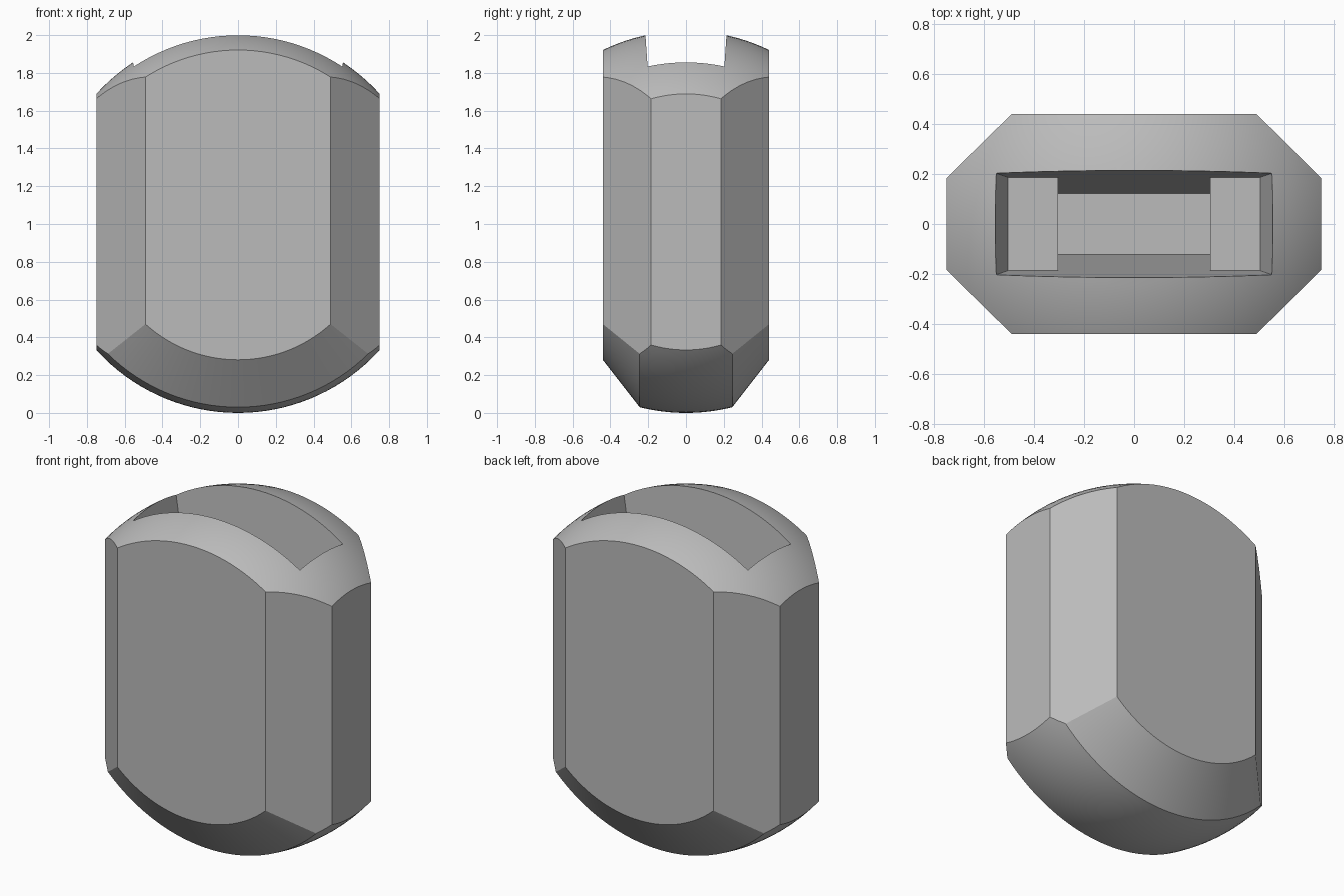
import bpy, bmesh
from math import sin, cos, pi, sqrt, radians

if "Cube" in bpy.data.objects:
    bpy.data.objects.remove(bpy.data.objects["Cube"])

grey = bpy.data.materials.new("plain grey")
grey.use_nodes = True
colour = (0.5, 0.5, 0.5, 1)
grey.diffuse_color = colour
grey.node_tree.nodes["Principled BSDF"].inputs["Base Color"].default_value = colour

R = 1.011          # radius of the rounding ball, also the height of its centre
SEAM = 0.245       # half width of the rounded keel
SLOPE = 1.287      # steepness of the lower bevels


def loft(name, rings):
    """Closed solid through a list of rings with equal point counts."""
    bm = bmesh.new()
    loops = [[bm.verts.new(p) for p in ring] for ring in rings]
    for a, b in zip(loops, loops[1:]):
        for i in range(len(a)):
            j = (i + 1) % len(a)
            bm.faces.new((a[i], a[j], b[j], b[i]))
    bm.faces.new(loops[0][::-1])
    bm.faces.new(loops[-1])
    bmesh.ops.recalc_face_normals(bm, faces=bm.faces)
    mesh = bpy.data.meshes.new(name)
    bm.to_mesh(mesh)
    bm.free()
    mesh.materials.append(grey)
    obj = bpy.data.objects.new(name, mesh)
    bpy.context.collection.objects.link(obj)
    return obj


def combine(obj, cutter, operation):
    cutter.hide_render = True
    mod = obj.modifiers.new(operation.lower(), "BOOLEAN")
    mod.operation, mod.object, mod.solver = operation, cutter, "EXACT"
    bpy.context.view_layer.objects.active = obj
    bpy.ops.object.modifier_apply(modifier=mod.name)
    bpy.data.objects.remove(cutter)


# Eight-sided column
corner = [(0.49, 0.44), (0.75, 0.185)]
outline = (corner[::-1] + [(-x, y) for x, y in corner]
           + [(-x, -y) for x, y in corner[::-1]] + [(x, -y) for x, y in corner])
body = loft("body", [[(x, y, z) for x, y in outline] for z in (-0.1, 2.1)])


# Rounding solid: ball above, ball with conical flanks below
def rounding_ring(y, steps=64):
    ball = sqrt(R * R - y * y)
    flank = min(ball, sqrt(R * R - SEAM ** 2) - SLOPE * (abs(y) - SEAM))
    gap = 0.02
    upper = [(ball, pi * i / steps) for i in range(steps + 1)]
    lower = [(flank, pi + gap + (pi - 2 * gap) * i / steps) for i in range(steps + 1)]
    return [(r * cos(a), y, R + r * sin(a)) for r, a in upper + lower]


half = [SEAM * i / 8 for i in range(9)] + [SEAM + 0.255 * i / 8 for i in range(1, 9)]
widths = [-y for y in half[:0:-1]] + half
combine(body, loft("rounding", [rounding_ring(y) for y in widths]), "INTERSECT")

# Tapered slot in the top, with a ledge at each end above a deeper well
slot = [(0.604, 0.2215, 2.1), (0.505, 0.187, 1.6), (0.305, 0.1868, 1.6), (0.305, 0.123, 0.65)]
rings = [[(x, y, z), (-x, y, z), (-x, -y, z), (x, -y, z)] for x, y, z in slot]
combine(body, loft("slot_cutter", rings), "DIFFERENCE")

# Smooth curved surfaces, sharp edges
bpy.ops.object.select_all(action="DESELECT")
body.select_set(True)
bpy.context.view_layer.objects.active = body
bpy.ops.object.shade_smooth_by_angle(angle=radians(12))
